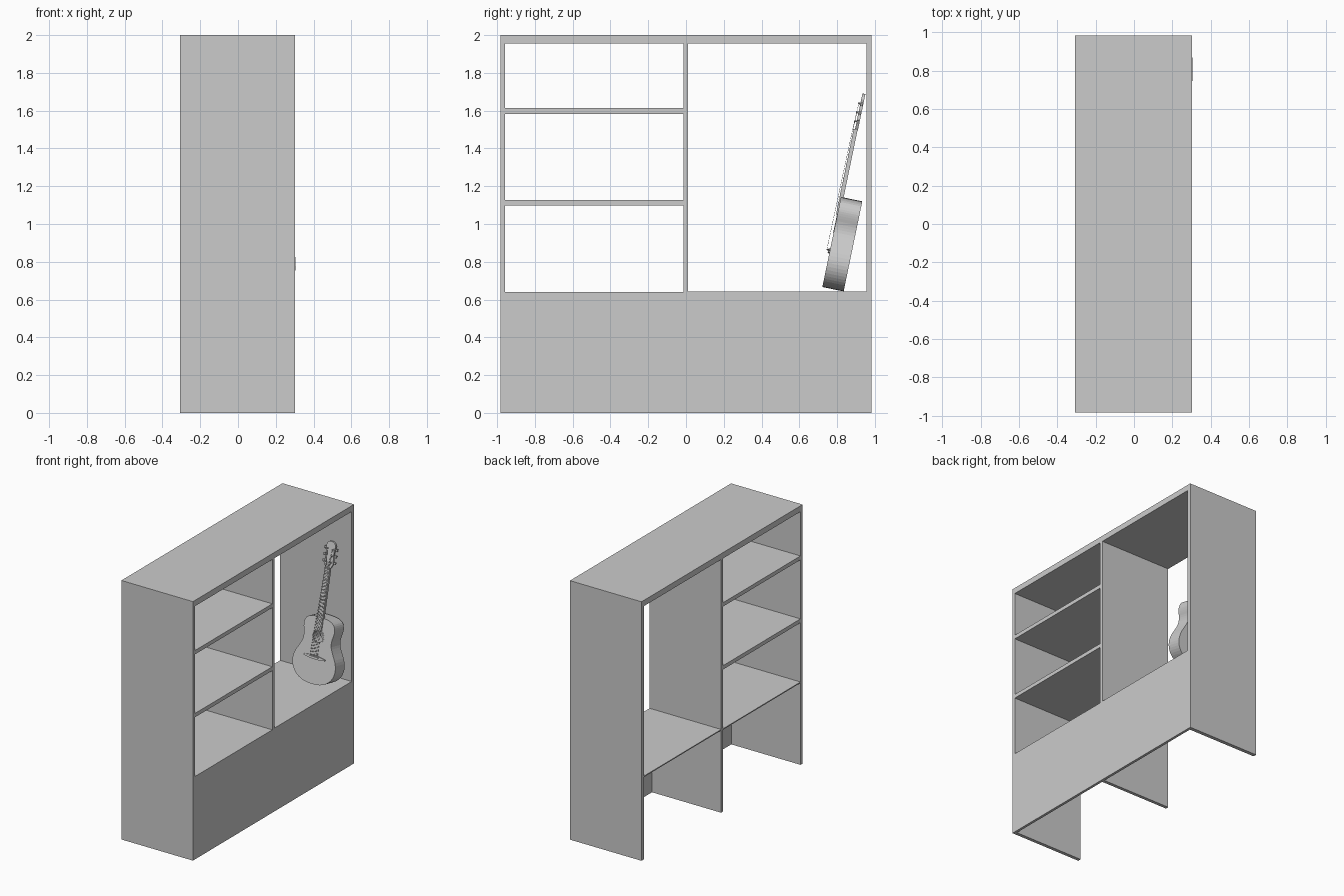
import bpy, bmesh, math
from mathutils import Matrix, Vector

if "Cube" in bpy.data.objects:
    bpy.data.objects.remove(bpy.data.objects["Cube"])


def box(name, x0, x1, y0, y1, z0, z1):
    return prism(name, [(x0, z0), (x1, z0), (x1, z1), (x0, z1)], y0, y1)


def prism(name, outline, y0, y1):
    """Extrude an (x, z) outline from y0 to y1."""
    bm = bmesh.new()
    f = bm.faces.new([bm.verts.new((x, y0, z)) for x, z in outline])
    ext = bmesh.ops.extrude_face_region(bm, geom=[f])
    verts = [g for g in ext['geom'] if isinstance(g, bmesh.types.BMVert)]
    bmesh.ops.translate(bm, vec=(0, y1 - y0, 0), verts=verts)
    bmesh.ops.recalc_face_normals(bm, faces=bm.faces)
    return finish(name, bm)


def rod(name, a, b, r, sides=8):
    a, b = Vector(a), Vector(b)
    bm = bmesh.new()
    m = Matrix.Translation((a + b) / 2) @ (b - a).to_track_quat('Z', 'Y').to_matrix().to_4x4()
    bmesh.ops.create_cone(bm, cap_ends=True, segments=sides, radius1=r, radius2=r,
                          depth=(b - a).length, matrix=m)
    return finish(name, bm)


def finish(name, bm):
    me = bpy.data.meshes.new(name)
    bm.to_mesh(me)
    bm.free()
    ob = bpy.data.objects.new(name, me)
    bpy.context.collection.objects.link(ob)
    return ob


def smooth_line(pts, steps=4):
    """Catmull-Rom curve through the points."""
    p = [Vector(q) for q in [pts[0]] + pts + [pts[-1]]]
    out = []
    for a, b, c, d in zip(p, p[1:], p[2:], p[3:]):
        for i in range(steps):
            t = i / steps
            out.append(0.5 * (2 * b + (c - a) * t + (2 * a - 5 * b + 4 * c - d) * t * t
                              + (3 * b - a - 3 * c + d) * t ** 3))
    return out + [p[-1]]


def mirrored(half):
    return [tuple(q) for q in half] + [(-q[0], q[1]) for q in reversed(half)]


# Bookcase, open at the back
XB, XF = -0.308, 0.303
box("left_side", XB, XF, -0.983, -0.957, 0, 1.955)
box("right_side", XB, XF, 0.955, 0.983, 0, 1.955)
box("divider", XB, XF, -0.014, 0.011, 0, 1.955)
box("top_board", XB, XF, -0.983, 0.983, 1.955, 2.0)
for i, (z0, z1) in enumerate([(1.097, 1.127), (1.583, 1.613)]):
    box(f"shelf_{i}", XB, XF, -0.957, -0.014, z0, z1)
box("left_base_shelf", XB, XF, -0.957, -0.014, 0.632, 0.64)
box("right_base_shelf", XB, XF, 0.011, 0.955, 0.635, 0.643)
box("front_panel", XF - 0.02, XF, -0.957, 0.955, 0.0, 0.638)

# Guitar, modelled upright with its face at y = 0, then leaned on the side
guitar = []
half = smooth_line([(0.02, 0), (0.075, 0.008), (0.13, 0.035), (0.168, 0.08), (0.183, 0.135),
                    (0.172, 0.195), (0.143, 0.25), (0.121, 0.30), (0.119, 0.345),
                    (0.129, 0.39), (0.130, 0.425), (0.113, 0.462), (0.07, 0.482), (0.02, 0.486)], 3)
body = prism("guitar_body", mirrored(half), 0, 0.115)
HOLE = 0.345
cutter = rod("hole_cutter", (0, -0.05, HOLE), (0, 0.1, HOLE), 0.042, 24)
cutter.hide_render = True
cutter.hide_viewport = True
mod = body.modifiers.new("sound_hole", 'BOOLEAN')
mod.object = cutter
mod.operation = 'DIFFERENCE'
mod.solver = 'EXACT'
guitar += [body, cutter]

# Rosette ring around the hole
bm = bmesh.new()
rings = [[bm.verts.new((r * math.cos(a), y, HOLE + r * math.sin(a)))
          for a in (2 * math.pi * k / 24 for k in range(24))]
         for r, y in ((0.044, 0), (0.044, -0.002), (0.053, -0.002), (0.053, 0))]
for p, q in zip(rings, rings[1:] + rings[:1]):
    for k in range(24):
        n = (k + 1) % 24
        bm.faces.new((p[k], p[n], q[n], q[k]))
bmesh.ops.recalc_face_normals(bm, faces=bm.faces)
guitar.append(finish("rosette", bm))

# Neck, fingerboard and frets
NUT = 0.85
guitar.append(prism("fingerboard", mirrored([(0.026, 0.392), (0.02, NUT)]), -0.007, 0))
guitar.append(prism("neck", mirrored([(0.025, 0.48), (0.02, NUT)]), 0, 0.014))
for i in range(1, 19):
    z = 0.195 + (NUT - 0.195) * 2 ** (-i / 12)
    w = 0.02 + 0.006 * (NUT - z) / 0.458
    guitar.append(box(f"fret_{i}", -w, w, -0.009, -0.007, z - 0.0015, z + 0.0015))
guitar.append(box("nut", -0.02, 0.02, -0.012, 0.0, NUT - 0.003, NUT + 0.003))

# Bridge and saddle
guitar.append(prism("bridge", [(-0.09, 0.19), (-0.04, 0.182), (0.04, 0.182), (0.09, 0.19),
                               (0.09, 0.198), (0.04, 0.206), (-0.04, 0.206), (-0.09, 0.198)],
                    -0.009, 0))
guitar.append(box("saddle", -0.035, 0.035, -0.017, -0.009, 0.196, 0.201))

# Headstock
head = smooth_line([(0.02, NUT), (0.037, 0.885), (0.034, 0.93), (0.032, 0.98),
                    (0.038, 1.015), (0.025, 1.04), (0.005, 1.046)], 3)
guitar.append(prism("headstock", mirrored(head), 0.0, 0.016))

# Tuners and strings
for s in (-1, 1):
    for k in range(3):
        z = 0.895 + 0.048 * k
        n = f"{'left' if s < 0 else 'right'}_{k}"
        px = s * 0.022
        guitar.append(rod("tuner_post_" + n, (px, -0.013, z), (px, 0.002, z), 0.004))
        guitar.append(rod("tuner_shaft_" + n, (s * 0.03, 0.008, z), (s * 0.046, 0.008, z), 0.003))
        guitar.append(box("tuner_knob_" + n, s * 0.05 - 0.006, s * 0.05 + 0.006, 0.003, 0.013,
                          z - 0.009, z + 0.009))
        off = s * (2.5 - k) if k else s * 2.5
        bx, nx = off * 0.0125, off * 0.0065
        guitar.append(rod("string_" + n, (bx, -0.017, 0.198), (nx, -0.012, NUT), 0.0009, 5))
        guitar.append(rod("string_end_" + n, (nx, -0.012, NUT), (px, -0.008, z), 0.0009, 5))

# Lean the guitar
lean = (Matrix.Translation((0.119, 0.722, 0.667)) @ Matrix.Rotation(math.radians(-11.7), 4, 'X')
        @ Matrix.Rotation(math.radians(1.5), 4, 'Y'))
for ob in guitar:
    ob.data.transform(lean)
